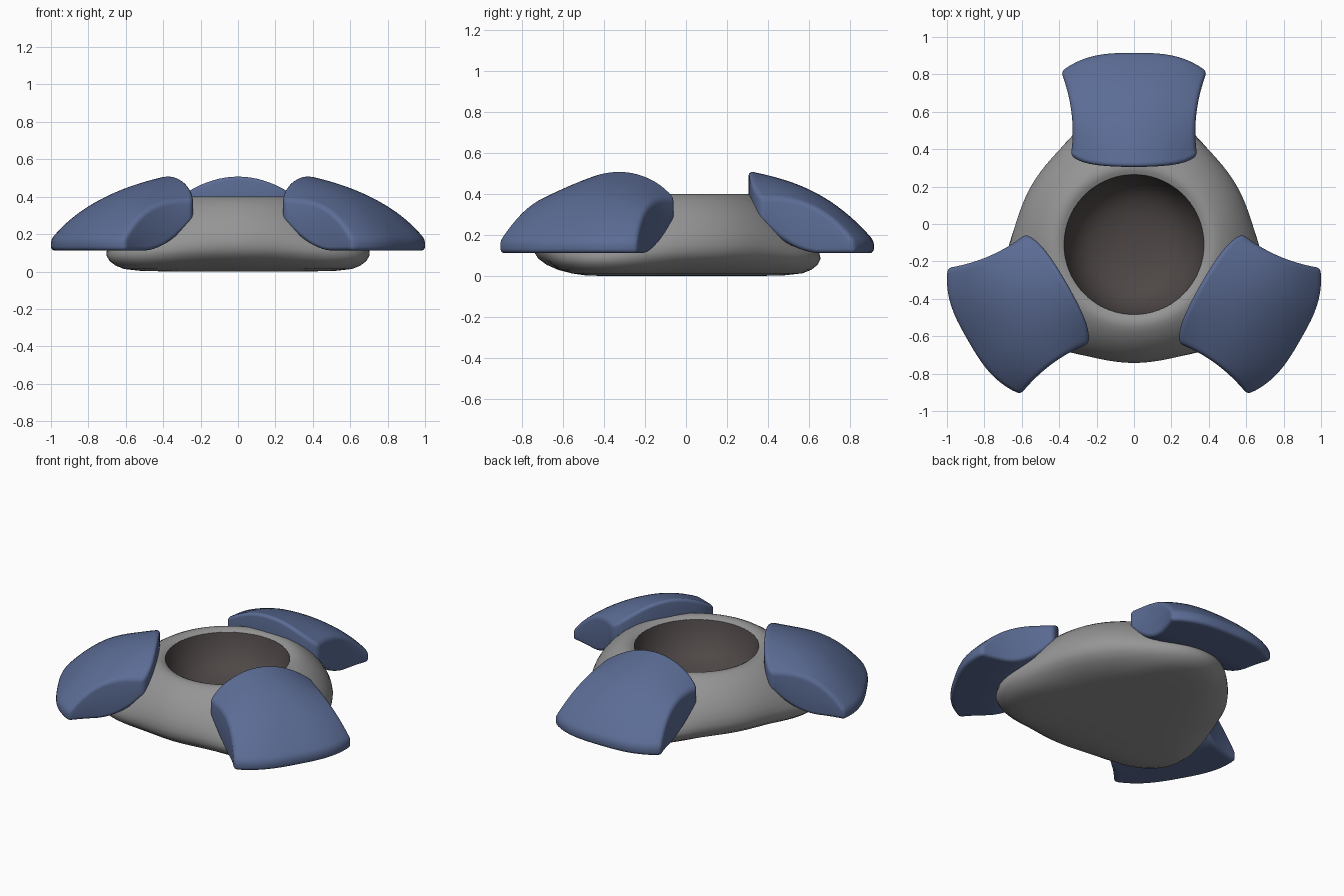
import bpy, bmesh, math

if "Cube" in bpy.data.objects:
    bpy.data.objects.remove(bpy.data.objects["Cube"])

CY = -0.11  # centre of the three-fold symmetry


def make_object(name, bm, color=None, subsurf=0):
    bmesh.ops.recalc_face_normals(bm, faces=bm.faces)
    me = bpy.data.meshes.new(name)
    bm.to_mesh(me)
    bm.free()
    ob = bpy.data.objects.new(name, me)
    bpy.context.collection.objects.link(ob)
    if color:
        mat = bpy.data.materials.get(color[0]) or bpy.data.materials.new(color[0])
        mat.diffuse_color = color[1]
        mat.use_nodes = True
        mat.node_tree.nodes["Principled BSDF"].inputs["Base Color"].default_value = mat.diffuse_color
        me.materials.append(mat)
    for p in me.polygons:
        p.use_smooth = True
    if subsurf:
        m = ob.modifiers.new("smooth", 'SUBSURF')
        m.levels = m.render_levels = subsurf
    return ob


def lofted(bm, profile, segs=48, cap_first=False, cap_last=False):
    """Rings given as (radius between pads, radius under pads, z)."""
    rings = []
    for mid, corner, z in profile:
        ring = []
        for i in range(segs):
            a = 2 * math.pi * i / segs
            t = (0.5 + 0.5 * math.cos(3 * (a - math.pi / 2))) ** 1.8
            r = mid + (corner - mid) * t
            ring.append(bm.verts.new((r * math.cos(a), CY + r * math.sin(a), z)))
        rings.append(ring)
    for a, b in zip(rings, rings[1:]):
        for i in range(segs):
            j = (i + 1) % segs
            bm.faces.new((a[i], a[j], b[j], b[i]))
    for use, ring, z in ((cap_first, rings[0], profile[0][2]), (cap_last, rings[-1], profile[-1][2])):
        if use:
            c = bm.verts.new((0, CY, z))
            for i in range(segs):
                bm.faces.new((ring[i], ring[(i + 1) % segs], c))


# Hub: rounded triangular base rising to a round rim, hollowed by a bowl
bm = bmesh.new()
lofted(bm, [(.15, .25, 0), (.38, .65, 0), (.52, .73, .025), (.627, .79, .085),
            (.64, .74, .15), (.62, .66, .23), (.55, .56, .33),
            (.47, .475, .388), (.415, .415, .407), (.375, .375, .385)], cap_first=True)
make_object("hub", bm, ("grey_hub", (.3, .3, .3, 1)), subsurf=1)

# Bowl lining
bm = bmesh.new()
lofted(bm, [(r, r, z) for r, z in ((.376, .386), (.362, .33), (.32, .24), (.24, .17), (.12, .14), (.03, .135))],
       cap_last=True)
make_object("bowl_lining", bm, ("dark_lining", (.075, .063, .061, 1)), subsurf=1)


# Pads: arched on top, flat underneath at the outside, flaring outward
def pad(name, angle):
    bm = bmesh.new()
    nu, nv = 20, 20
    c, sn = math.cos(angle), math.sin(angle)
    top, bot = [], []
    for j in range(nv + 1):
        v = j / nv
        w = .338 - .07 * v + .122 * v * v
        rt, rb = [], []
        for i in range(nu + 1):
            s = 2 * i / nu - 1
            x = s * w
            y0 = .305 + .025 * s * s + .035 * s ** 6
            y1 = .915 - .1 * abs(s) ** 3
            y = y0 + (y1 - y0) * v - CY
            z = .512 - .13 * v - .21 * v ** 2.8 - .13 * s * s * (1 - v)
            zb = .112 + .4 * max(0, .65 - v) ** 2
            p = (x * c - y * sn, x * sn + y * c + CY)
            rt.append(bm.verts.new((*p, z)))
            rb.append(bm.verts.new((*p, zb)))
        top.append(rt)
        bot.append(rb)
    for j in range(nv):
        for i in range(nu):
            for g in (top, bot):
                bm.faces.new((g[j][i], g[j][i + 1], g[j + 1][i + 1], g[j + 1][i]))
    for j in range(nv):
        for i in (0, nu):
            bm.faces.new((top[j][i], top[j + 1][i], bot[j + 1][i], bot[j][i]))
    for i in range(nu):
        for j in (0, nv):
            bm.faces.new((top[j][i], top[j][i + 1], bot[j][i + 1], bot[j][i]))
    ob = make_object(name, bm, ("blue_pad", (.105, .15, .3, 1)))
    b = ob.modifiers.new("round_edges", 'BEVEL')
    b.width, b.segments, b.limit_method, b.angle_limit = .022, 4, 'ANGLE', math.radians(35)


for k, name in enumerate(("back_pad", "left_pad", "right_pad")):
    pad(name, k * 2 * math.pi / 3)
